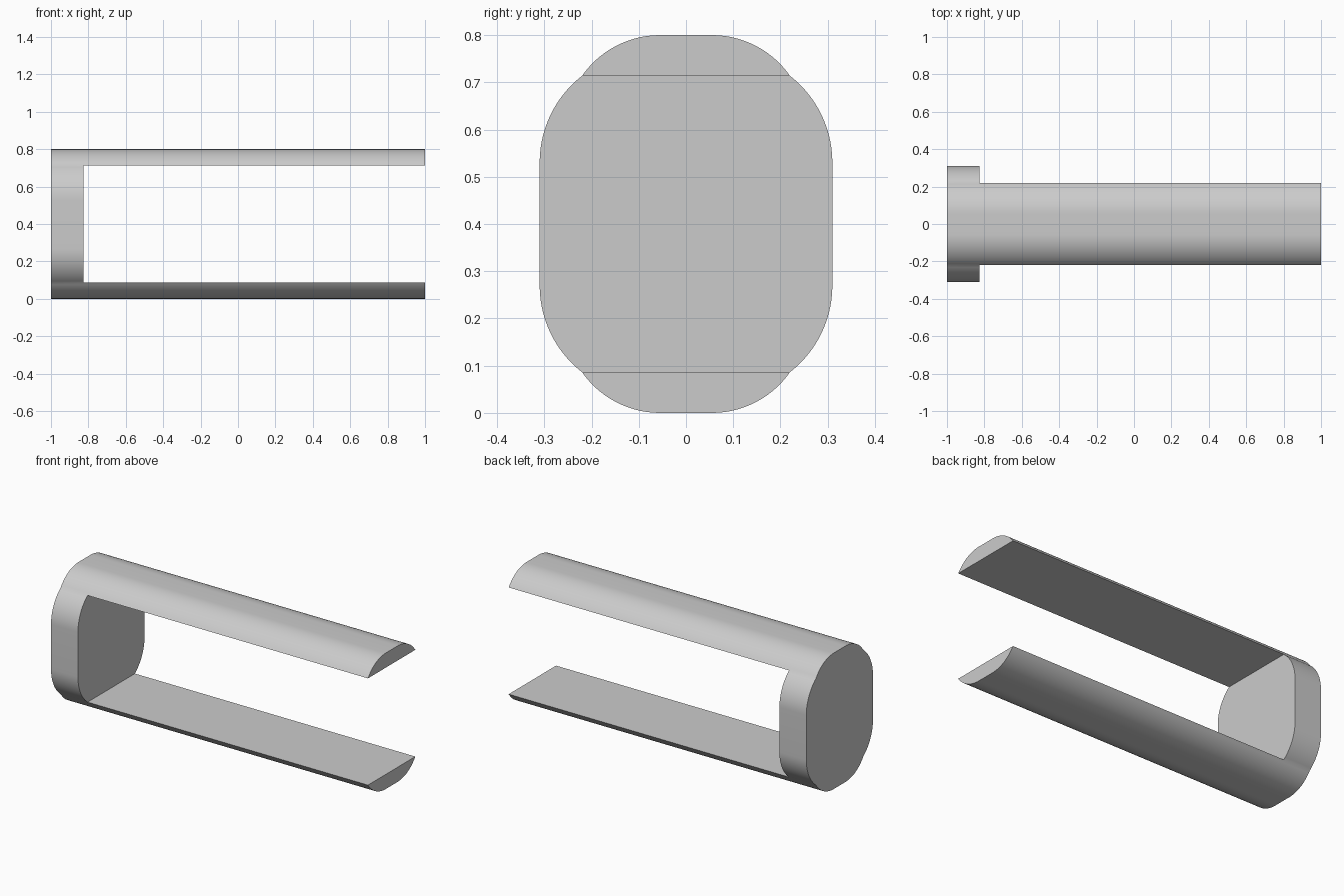
import bpy, bmesh
from math import sin, cos, asin

if "Cube" in bpy.data.objects:
    bpy.data.objects.remove(bpy.data.objects["Cube"])

BACK, INNER, TIP = -1.0, -0.825, 1.0      # x stations: plate back, plate inner, arm ends
FLAT, SIDE, KINK_Y = 0.055, 0.31, 0.22    # half widths: flat top, plate, arm edge
TOP, KINK_Z, STRAIGHT = 0.8, 0.714, 0.53  # heights: top, arm underside, end of side wall
N = 14


def arc(along, rise):
    """Offsets of an arc that starts tangent to 'along' and ends at (along, rise)."""
    r = (along ** 2 + rise ** 2) / (2 * rise)
    a = asin(along / r)
    return [(r * sin(a * i / N), r * (1 - cos(a * i / N))) for i in range(N + 1)]


# Half outlines: arm crown (top to edge) and plate shoulder (edge to side wall)
crown = [(FLAT + a, TOP - b) for a, b in arc(KINK_Y - FLAT, TOP - KINK_Z)]
shoulder = [(SIDE - b, STRAIGHT + a)
            for a, b in reversed(arc(KINK_Z - STRAIGHT, SIDE - KINK_Y))]


def mirror_y(pts):
    return [(-y, z) for y, z in reversed(pts)]


def flip_z(pts):
    return [(y, TOP - z) for y, z in reversed(pts)]


arm_top = mirror_y(crown) + crown
arm_bottom = flip_z(arm_top)
right = shoulder + flip_z(shoulder)
body = right + mirror_y(right)

bm = bmesh.new()


def face(x, pts):
    return bm.faces.new([bm.verts.new((x, y, z)) for y, z in pts])


def strip(x0, x1, pts, closed=False):
    a = [bm.verts.new((x0, y, z)) for y, z in pts]
    b = [bm.verts.new((x1, y, z)) for y, z in pts]
    for i in range(len(pts) - (0 if closed else 1)):
        j = (i + 1) % len(pts)
        bm.faces.new((a[i], a[j], b[j], b[i]))


# End plate: back face, inner face and rounded sides
face(BACK, body)
face(INNER, body)
strip(BACK, INNER, right)
strip(BACK, INNER, mirror_y(right))

# Two arms running forward from the plate
for arm in (arm_top, arm_bottom):
    face(BACK, arm)
    face(TIP, arm)
    strip(BACK, INNER, arm)
    strip(INNER, TIP, arm, closed=True)

bmesh.ops.remove_doubles(bm, verts=bm.verts, dist=0.0001)
bmesh.ops.recalc_face_normals(bm, faces=bm.faces)

mesh = bpy.data.meshes.new("u_shaped_bracket")
bm.to_mesh(mesh)
bm.free()
bracket = bpy.data.objects.new("u_shaped_bracket", mesh)
bpy.context.collection.objects.link(bracket)
bpy.context.view_layer.objects.active = bracket
bracket.select_set(True)
bpy.ops.object.shade_smooth_by_angle(angle=0.26)
